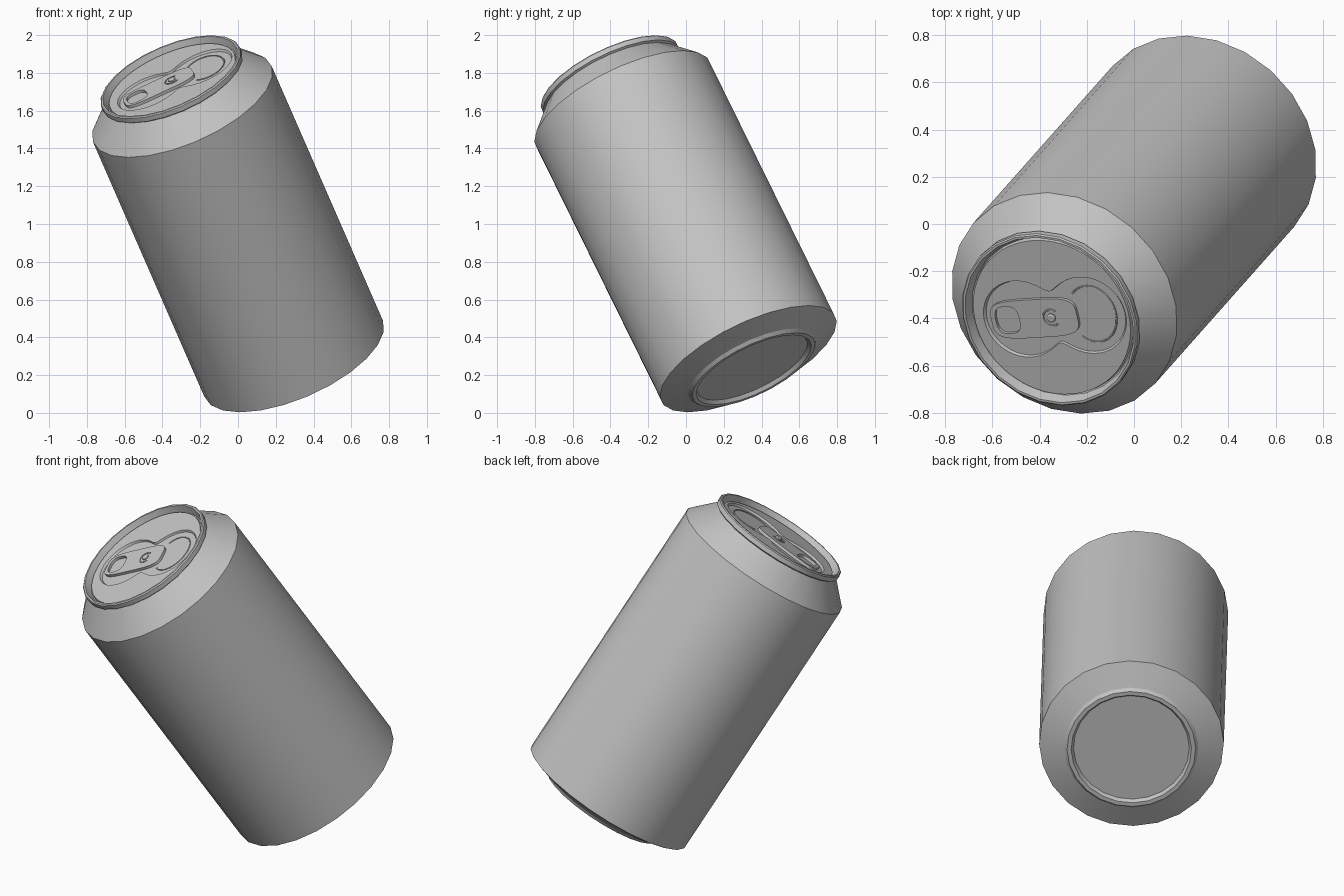
import bpy, bmesh, math
from mathutils import Matrix, Vector

cube = bpy.data.objects.get("Cube")
if cube:
    bpy.data.objects.remove(cube, do_unlink=True)

# Bare metal, the only colour
metal = bpy.data.materials.new("grey_metal")
metal.use_nodes = True
grey = (0.55, 0.55, 0.55, 1)
metal.diffuse_color = grey
metal.node_tree.nodes["Principled BSDF"].inputs["Base Color"].default_value = grey

# Leaning frame: origin at the centre of the lower body edge, z along the can
axis = Vector((-0.365, -0.4115, 0.835)).normalized()
side = Vector((0, 0, 1)).cross(axis).normalized() * -1
down = axis.cross(side)
FRAME = Matrix.Translation((0.295, 0.33, 0.286)) @ Matrix((side, down, axis)).transposed().to_4x4()
LID_FRAME = FRAME @ Matrix.Rotation(math.radians(50), 4, "Z")

HEIGHT = 1.616
R = 0.514
LID = HEIGHT + 0.147
FLOOR = LID - 0.012


def finish(obj, matrix, angle=30):
    obj.matrix_world = matrix
    obj.data.materials.append(metal)
    bpy.ops.object.select_all(action="DESELECT")
    obj.select_set(True)
    bpy.context.view_layer.objects.active = obj
    if obj.type == "CURVE":
        bpy.ops.object.convert(target="MESH")
    bpy.ops.object.shade_smooth_by_angle(angle=math.radians(angle))


def add_bmesh(name, bm, matrix):
    bmesh.ops.recalc_face_normals(bm, faces=bm.faces)
    mesh = bpy.data.meshes.new(name)
    bm.to_mesh(mesh)
    bm.free()
    obj = bpy.data.objects.new(name, mesh)
    bpy.context.collection.objects.link(obj)
    finish(obj, matrix)


def lathe(name, profile, sides, matrix):
    bm = bmesh.new()
    verts = [bm.verts.new((r, 0, z)) for r, z in profile]
    edges = [bm.edges.new(pair) for pair in zip(verts, verts[1:])]
    bmesh.ops.spin(bm, geom=verts + edges, cent=(0, 0, 0), axis=(0, 0, 1),
                   angle=math.tau, steps=sides)
    bmesh.ops.remove_doubles(bm, verts=bm.verts, dist=0.0005)
    add_bmesh(name, bm, matrix)


def loft(name, rings, matrix, cap=False):
    """Bridge rings of equal size; cap the last one if asked."""
    bm = bmesh.new()
    loops = [[bm.verts.new(p) for p in ring] for ring in rings]
    for a, b in zip(loops, loops[1:]):
        for i in range(len(a)):
            j = (i + 1) % len(a)
            bm.faces.new((a[i], a[j], b[j], b[i]))
    if cap:
        bm.faces.new(loops[-1])
    bmesh.ops.remove_doubles(bm, verts=bm.verts, dist=0.0001)
    add_bmesh(name, bm, matrix)


def ring(radius, z, count=72):
    """Closed ring from a function giving x, y at each angle."""
    return [(*radius(math.tau * i / count), z) for i in range(count)]


def circle(r):
    return lambda t: (r * math.cos(t), r * math.sin(t))


def pinched(scale):
    """Two-lobed outline with a waist."""
    def point(t):
        r = scale * math.hypot(0.33 * math.cos(t), 0.12 * math.sin(t))
        return r * math.cos(t) - 0.015, r * math.sin(t)
    return point


def rounded(cx, a, b, power):
    """Rounded rectangle as a superellipse."""
    def point(t):
        c, s = math.cos(t), math.sin(t)
        return (cx + a * math.copysign(abs(c) ** power, c),
                b * math.copysign(abs(s) ** power, s))
    return point


def bead(name, cx, a, b, start, end, z, thick):
    """Thin raised line along part of an ellipse."""
    curve = bpy.data.curves.new(name, "CURVE")
    curve.dimensions = "3D"
    curve.bevel_depth = thick
    curve.bevel_resolution = 1
    curve.use_fill_caps = True
    steps = 24
    line = curve.splines.new("POLY")
    line.points.add(steps)
    for i, p in enumerate(line.points):
        t = math.radians(start + (end - start) * i / steps)
        p.co = (cx + a * math.cos(t), b * math.sin(t), z, 1)
    obj = bpy.data.objects.new(name, curve)
    bpy.context.collection.objects.link(obj)
    finish(obj, LID_FRAME, 60)


# Body: recessed base, foot ring, wall, shoulder, neck and rolled rim
lathe("can_body", [
    (0, -0.05), (0.322, -0.05), (0.335, -0.07), (0.358, -0.07), (0.373, -0.052),
    (R, 0), (R, HEIGHT),
    (0.388, HEIGHT + 0.135), (0.4, HEIGHT + 0.143), (0.4, HEIGHT + 0.17),
    (0.394, HEIGHT + 0.176), (0.384, HEIGHT + 0.176),
    (0.37, HEIGHT + 0.13), (0.35, HEIGHT + 0.122), (0, HEIGHT + 0.122),
], 24, FRAME)

# Lid panel with a two-lobed sunken area
loft("lid_panel", [
    ring(circle(0.363), LID - 0.02), ring(circle(0.358), LID),
    ring(pinched(1.0), LID), ring(pinched(0.975), FLOOR),
], LID_FRAME, cap=True)

# Pull tab with a finger hole
outer = rounded(0.08, 0.2, 0.088, 0.5)
hole = rounded(0.205, 0.055, 0.062, 0.7)
top = FLOOR + 0.016
loft("pull_tab", [
    ring(hole, FLOOR), ring(outer, FLOOR), ring(outer, top),
    ring(hole, top), ring(hole, FLOOR),
], LID_FRAME)

# Rivet, the cut around it and the score line of the mouth
lathe("rivet", [(0, FLOOR), (0.02, FLOOR), (0.02, top + 0.006), (0.014, top + 0.01),
                (0, top + 0.01)], 16, LID_FRAME)
bead("rivet_cut", 0, 0.037, 0.037, -130, 130, top, 0.004)
bead("mouth_score", -0.185, 0.11, 0.13, 50, 310, FLOOR, 0.004)
